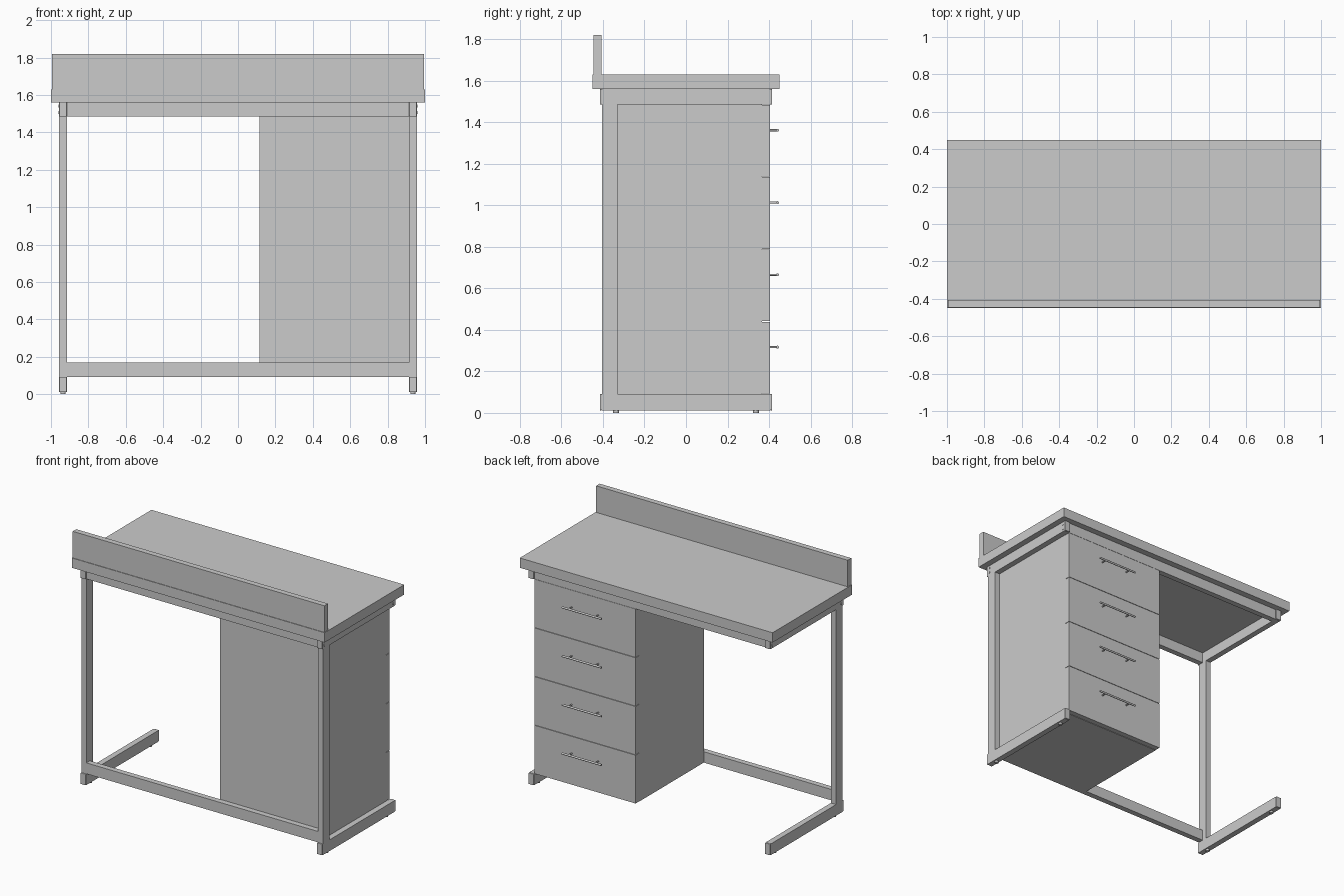
import bpy, math
from mathutils import Vector

if "Cube" in bpy.data.objects:
    bpy.data.objects.remove(bpy.data.objects["Cube"])


def box(name, x, y, z, bevel=0.0):
    """Box from (min, max) ranges on each axis."""
    bpy.ops.mesh.primitive_cube_add(size=1, location=[sum(r) / 2 for r in (x, y, z)])
    o = bpy.context.object
    o.name = name
    o.scale = [r[1] - r[0] for r in (x, y, z)]
    bpy.ops.object.transform_apply(location=False, rotation=False, scale=True)
    if bevel:
        m = o.modifiers.new("bevel", 'BEVEL')
        m.width = bevel
        m.segments = 2
    return o


def rod(name, a, b, r, sides=16):
    """Cylinder between two points."""
    a, b = Vector(a), Vector(b)
    d = b - a
    bpy.ops.mesh.primitive_cylinder_add(vertices=sides, radius=r, depth=d.length,
                                        location=(a + b) / 2)
    o = bpy.context.object
    o.name = name
    o.rotation_euler = d.to_track_quat('Z', 'Y').to_euler()
    bpy.ops.object.shade_smooth_by_angle()
    return o


# Worktop with thin edge bands, and upstand
E = 0.004
box("worktop", (-1 + E, 1 - E), (-0.45 + E, 0.45 - E), (1.56, 1.63))
for s, n in ((-1, "a"), (1, "b")):
    box("long_edge_band_" + n, (-1, 1), sorted((s * 0.45, s * (0.45 - E))), (1.56, 1.63))
    box("short_edge_band_" + n, sorted((s, s * (1 - E))), (-0.45 + E, 0.45 - E), (1.56, 1.63))
box("upstand", (-0.995, 0.995), (-0.446, -0.406), (1.63, 1.82))

# Side frames: upper rail, leg, foot, end caps, levelling feet, bolts
for s, n in ((-1, "left"), (1, "right")):
    xr = sorted((s * 0.915, s * 0.956))
    box(n + "_upper_rail", xr, (-0.405, 0.405), (1.485, 1.56))
    box(n + "_leg", xr, (-0.405, -0.33), (0.09, 1.485))
    box(n + "_foot", xr, (-0.405, 0.405), (0.012, 0.092))
    for t, e in ((-1, "front"), (1, "back")):
        yr = sorted((t * 0.405, t * 0.415))
        box(f"{n}_{e}_rail_cap", xr, yr, (1.485, 1.56), 0.003)
        box(f"{n}_{e}_foot_cap", xr, yr, (0.012, 0.092), 0.003)
        rod(f"{n}_{e}_leveller", (s * 0.935, t * 0.337, 0), (s * 0.935, t * 0.337, 0.014), 0.014)
        for z in (1.507, 1.542):
            rod(f"{n}_{e}_bolt", (s * 0.95, t * 0.389, z), (s * 0.959, t * 0.389, z), 0.008, 12)

# Cross rails between the side frames
box("front_upper_rail", (-0.915, 0.915), (-0.405, -0.365), (1.485, 1.56))
box("back_upper_rail", (-0.915, 0.915), (0.365, 0.405), (1.485, 1.56))
box("lower_crossbar", (-0.915, 0.915), (-0.405, -0.365), (0.092, 0.17))

# Drawer cabinet
box("cabinet_body", (0.115, 0.915), (-0.365, 0.365), (0.092, 1.485))

# Drawer fronts with bar handles
H = (1.485 - 0.092) / 4
for i in range(4):
    z0 = 0.092 + i * H
    box(f"drawer_front_{i + 1}", (0.115, 0.915), (0.367, 0.405), (z0 + 0.0015, z0 + H - 0.0015))
    zh = z0 + 0.225
    rod(f"handle_bar_{i + 1}", (0.36, 0.441, zh), (0.67, 0.441, zh), 0.007)
    for x in (0.41, 0.62):
        rod(f"handle_post_{i + 1}", (x, 0.404, zh), (x, 0.441, zh), 0.005, 12)
